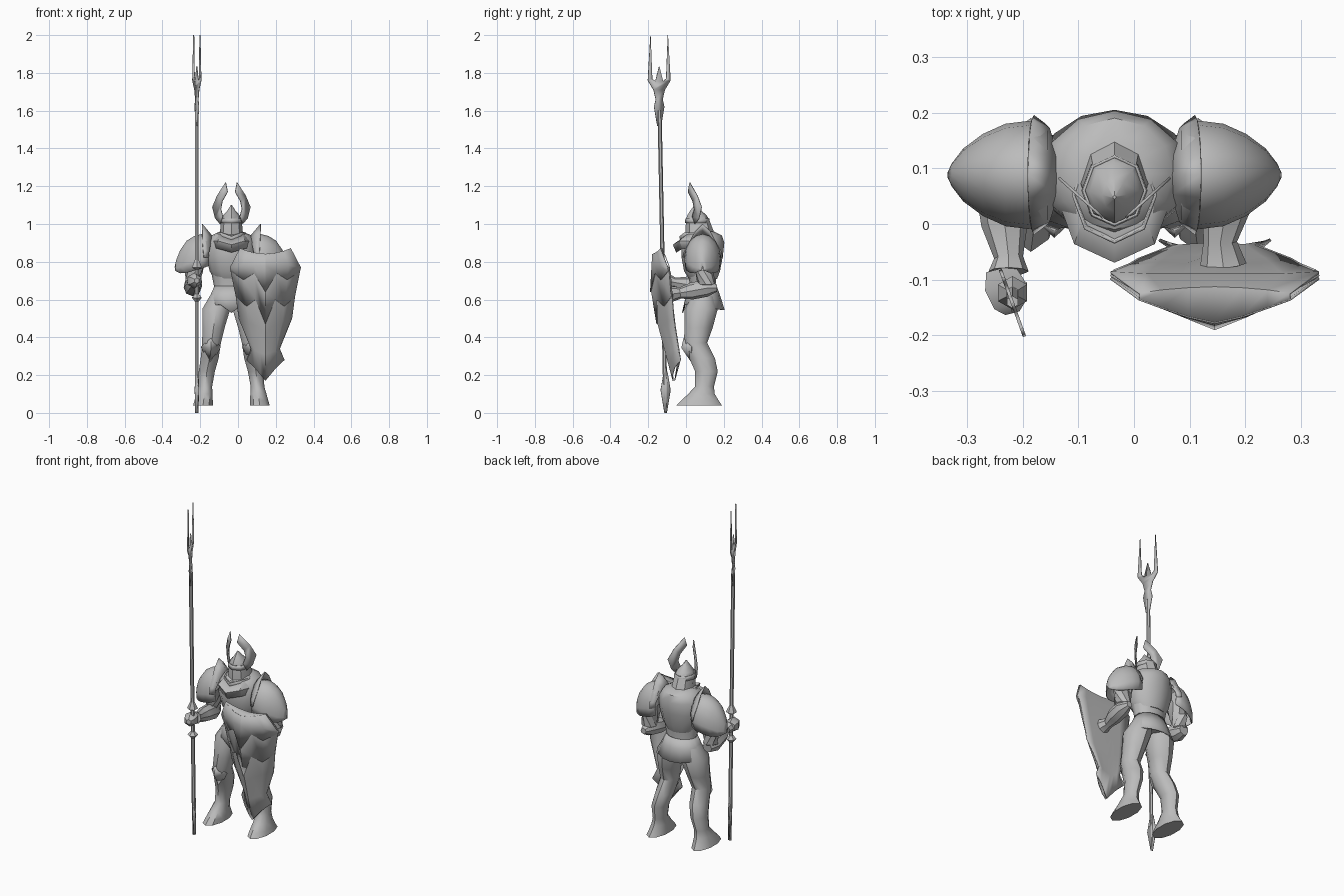
import bpy, bmesh
from math import sin, cos, pi, radians
from mathutils import Vector

if "Cube" in bpy.data.objects:
    bpy.data.objects.remove(bpy.data.objects["Cube"])

AXIS = -0.035  # centre line of the body
grey = bpy.data.materials.new("steel grey")
grey.use_nodes = True
grey.diffuse_color = (0.5, 0.5, 0.5, 1)
grey.node_tree.nodes["Principled BSDF"].inputs["Base Color"].default_value = (0.5, 0.5, 0.5, 1)


def finish(name, bm, thickness=0, angle=40):
    bmesh.ops.recalc_face_normals(bm, faces=bm.faces)
    mesh = bpy.data.meshes.new(name)
    bm.to_mesh(mesh)
    bm.free()
    obj = bpy.data.objects.new(name, mesh)
    bpy.context.collection.objects.link(obj)
    mesh.materials.append(grey)
    if thickness:
        mod = obj.modifiers.new("thickness", "SOLIDIFY")
        mod.thickness, mod.offset = thickness, 0
    bpy.ops.object.select_all(action="DESELECT")
    obj.select_set(True)
    bpy.context.view_layer.objects.active = obj
    bpy.ops.object.shade_smooth_by_angle(angle=radians(angle))
    return obj


def loft(name, rings, closed=True, caps=True, thickness=0, angle=40):
    """Skin a list of point rows that all have the same length."""
    bm = bmesh.new()
    rows = [[bm.verts.new(p) for p in ring] for ring in rings]
    n = len(rows[0])
    for a, b in zip(rows, rows[1:]):
        for i in range(n if closed else n - 1):
            j = (i + 1) % n
            bm.faces.new((a[i], a[j], b[j], b[i]))
    if closed and caps:
        bm.faces.new(rows[0])
        bm.faces.new(rows[-1])
    return finish(name, bm, thickness, angle)


def oval(z, cx, cy, rx, ry, sides):
    """Level oval whose first point faces the front."""
    turn = [2 * pi * i / sides - pi / 2 for i in range(sides)]
    return [Vector((cx + rx * cos(t), cy + ry * sin(t), z)) for t in turn]


def stack(name, rows, sides=12, **options):
    return loft(name, [oval(z, AXIS + dx, cy, rx, ry, sides) for z, dx, cy, rx, ry in rows], **options)


def tube(name, path, sides=8):
    """Limb along a path of (point, radius)."""
    pts = [Vector(p) for p, r in path]
    rings = []
    for i, (p, r) in enumerate(path):
        way = pts[min(i + 1, len(pts) - 1)] - pts[max(i - 1, 0)]
        quat = way.to_track_quat("Z", "Y")
        rings.append([pts[i] + quat @ v for v in oval(0, 0, 0, r, r, sides)])
    return loft(name, rings)


def plate(name, outline, thickness, apex=None):
    """Flat sheet, or a shallow pyramid when an apex is given."""
    bm = bmesh.new()
    vs = [bm.verts.new(p) for p in outline]
    if apex:
        tip = bm.verts.new(apex)
        for a, b in zip(vs, vs[1:] + vs[:1]):
            bm.faces.new((a, b, tip))
    else:
        bm.faces.new(vs)
    return finish(name, bm, thickness, 20)


def lerp(table, z):
    """Read a value from a table sorted by rising z."""
    for (z0, a), (z1, b) in zip(table, table[1:]):
        if z <= z1:
            return a + (b - a) * (max(z, z0) - z0) / (z1 - z0)
    return table[-1][1]


# Trunk
stack("abdomen", [(.58, 0, .09, .1, .07), (.66, 0, .09, .09, .065), (.76, 0, .085, .11, .08)])
stack("cuirass", [(.71, 0, .09, .09, .075), (.75, 0, .085, .115, .095), (.83, 0, .085, .135, .11),
                  (.9, 0, .09, .13, .113), (.94, 0, .09, .105, .1), (.96, 0, .09, .06, .06)])
skirt_rows = [oval(z, AXIS, cy, rx, ry, 14) for z, cy, rx, ry in
              [(.67, .09, .09, .07), (.62, .09, .112, .088), (.56, .092, .135, .11)]]
for p in skirt_rows[-1]:
    p.z -= .14 * (p.y - .09)
skirt_rows[-1][0].z = .53
loft("armour_skirt", skirt_rows, caps=False, thickness=.006)

# Collar of two overlapping pointed plates that dip at the front
for name, rows in (("lower_collar_plate", [(.87, .06, .1, .11), (.91, .045, .1, .112), (.945, .065, .08, .08)]),
                   ("upper_collar_plate", [(.92, .06, .07, .085), (.955, .052, .074, .085)])):
    rings = [oval(z, AXIS, cy, rx, ry, 8) for z, cy, rx, ry in rows]
    for ring in rings:
        ring[0].z -= .02
    loft(name, rings, caps=False, thickness=.005, angle=25)

# Helmet with a pointed visor and a flared neck guard
stack("helmet", [(.925, 0, .08, .07, .085), (.96, 0, .072, .06, .075), (1.02, 0, .062, .055, .062),
                 (1.045, 0, .058, .045, .052), (1.07, 0, .052, .022, .03), (1.1, 0, .048, .003, .003)],
      sides=8)
brow = [oval(z, AXIS, .06, r, r + .006, 8) for z, r in [(1.005, .057), (1.03, .055)]]
loft("brow_band", brow, caps=False, thickness=.005, angle=25)

horn = [(.06, 1.0), (.085, 1.03), (.1, 1.09), (.075, 1.15), (.03, 1.22), (.02, 1.17),
        (.048, 1.12), (.056, 1.08), (.045, 1.04)]
arch = [radians(a) for a in range(-20, 201, 22)]
for side, word in ((1, "left"), (-1, "right")):
    def at(dx, y, z):
        return (AXIS + side * dx, y, z)

    plate(word + "_horn", [at(dx, .02 + .9 * (dx - .03), z) for dx, z in horn], .005)

    # Shoulder guard: arches narrowing to an outer point
    guard = []
    for dx, top, low, depth in [(.12, .94, .82, .086), (.155, .945, .81, .095), (.195, .935, .8, .09),
                                (.235, .91, .785, .072), (.27, .86, .77, .046), (.29, .81, .765, .02),
                                (.298, .775, .76, .003)]:
        guard.append([at(dx, .088 - depth * cos(t), low + (top - low) * sin(t)) for t in arch])
    loft(word + "_shoulder_guard", guard, closed=False, thickness=.004)

    # Raised crescent rim between the guard and the neck
    rows = []
    for dx, sweep, depth, peak in ((.105, .02, .09, .03), (.155, -.01, .106, .09)):
        rows.append([at(dx + sweep * (1 - sin(t)), .088 - depth * cos(t),
                        .82 + .09 * sin(t) + peak * sin(t) ** 6) for t in arch[1:-1]])
    loft(word + "_shoulder_rim", rows, closed=False, thickness=.004)
    tube(word + "_upper_arm", [(at(.14, .09, .88), .055), (at(.185, .09, .83), .058),
                               (at(.2, .1, .75), .05), (at(.205, .105, .68), .045),
                               (at(.2, .1, .64), .02)])

    # Legs with pointed feet and knee plates
    stack(word + "_leg", [(z, side * dx, cy, rx, ry) for z, dx, cy, rx, ry in [
        (.63, .06, .09, .05, .06), (.55, .08, .08, .078, .088), (.45, .095, .067, .062, .074),
        (.37, .105, .05, .052, .062), (.29, .115, .085, .05, .068), (.22, .13, .108, .045, .06),
        (.14, .138, .098, .038, .05), (.1, .143, .082, .045, .07), (.065, .147, .073, .051, .1),
        (.04, .15, .07, .055, .12)]], sides=10)
    knee = [(.058, .03, .35), (.075, .01, .37), (.108, -.01, .395), (.14, .01, .37), (.16, .03, .35),
            (.14, .03, .31), (.115, .03, .27), (.08, .03, .31)]
    plate(word + "_knee_plate", [at(*p) for p in knee], .006, apex=at(.108, -.022, .345))

# Forearms: the right grips the polearm, the left carries the shield
tube("right_forearm", [((-.24, .14, .66), .03), ((-.24, .09, .665), .048), ((-.232, 0, .68), .042),
                       ((-.225, -.06, .69), .026), ((-.225, -.085, .695), .036)])
tube("right_fist", [((-.24, -.08, .7), .03), ((-.232, -.11, .7), .042), ((-.222, -.145, .7), .034),
                    ((-.218, -.16, .7), .015)], sides=6)
tube("left_forearm", [((.17, .165, .66), .018), ((.17, .11, .66), .045), ((.165, .03, .645), .045),
                      ((.155, -.03, .635), .03), ((.16, -.075, .63), .042)])
tube("left_fist", [((.16, -.06, .63), .03), ((.16, -.09, .63), .035), ((.16, -.11, .63), .02)], sides=6)


# Polearm: shaft, collars, spiked foot and a flat forked head
def pole(z):
    return (-.218, -.108 - .02 * z, z)


tube("shaft", [(pole(.15), .011), (pole(1.6), .011)], sides=6)
for name, zs in (("lower_grip_collar", (.59, .61, .63)), ("upper_grip_collar", (.76, .77, .81))):
    tube(name, [(pole(z), r) for z, r in zip(zs, (.012, .03, .012))], sides=6)


def blade(s, z):
    return (-.218 - .36 * s, -.142 + s, z)


half = [(.01, 1.52), (.027, 1.62), (.018, 1.66), (.03, 1.71), (.06, 1.76), (.046, 2.0),
        (.037, 1.77), (.02, 1.755), (.012, 1.79)]
outline = [blade(s, z) for s, z in half] + [blade(0, 1.835)] + [blade(-s, z) for s, z in reversed(half)]
plate("forked_head", outline, .006)
spike = [(.009, .22), (.026, .12), (.006, 0), (-.006, 0), (-.026, .12), (-.009, .22)]
for name, width, thickness in (("foot_blade", 1, .006), ("foot_blade_ridge", .3, .018)):
    plate(name, [(-.218 - .36 * s * width, -.108 + s * width, z) for s, z in spike], thickness)

# Shield: three overlapping plates with toothed lower edges, a flat back and a closed top
WIDTH = [(.17, .06), (.28, .1), (.34, .075), (.5, .14), (.65, .16), (.77, .187), (.87, .135)]
RIDGE = [(.17, -.07), (.47, -.15), (.64, -.178), (.87, -.165)]
EDGE = [(.17, -.06), (.28, -.03), (.5, -.065), (.77, -.087), (.87, -.125)]


def shield_row(zs, lift, curve=True):
    row = []
    for c in range(-3, 4):
        z, u = zs[abs(c)], c / 3
        bend = abs(u) ** 1.4 if curve else 1
        y = lerp(RIDGE, z) * (1 - bend) + lerp(EDGE, z) * bend
        row.append((.145 + u * lerp(WIDTH, z), y - lift, z))
    return row


top, wide = (.84, .845, .855, .87), (.78, .78, .78, .77)
upper_teeth, lower_teeth = (.64, .74, .705, .75), (.47, .6, .565, .615)
shin, waist, point = (.42, .46, .48, .5), (.31, .32, .33, .34), (.17, .2, .24, .28)
layers = {"shield_top": ([top, wide, upper_teeth], .01),
          "shield_middle": ([wide, upper_teeth, lower_teeth], .004),
          "shield_bottom": ([upper_teeth, lower_teeth, shin, waist, point], -.002)}
for name, (rows, lift) in layers.items():
    loft(name, [shield_row(r, lift) for r in rows], closed=False, thickness=.005, angle=25)
back = [shield_row(r, 0, False) for r in (top, wide, lower_teeth, shin, waist, point)]
loft("shield_back", [shield_row(top, .01)] + back, closed=False, thickness=.004)
